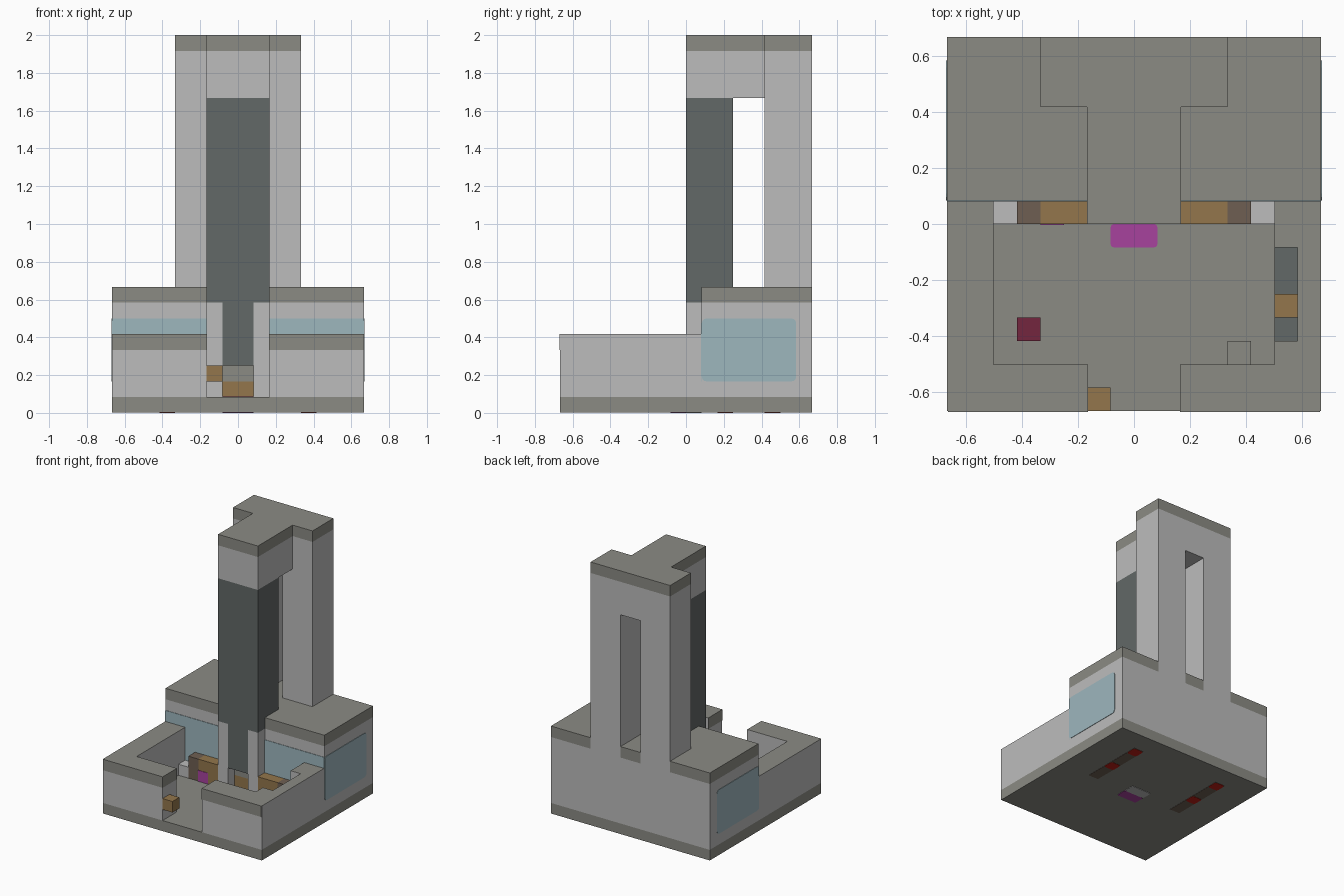
import bpy, bmesh

if "Cube" in bpy.data.objects:
    bpy.data.objects.remove(bpy.data.objects["Cube"], do_unlink=True)

U = 1 / 12  # building module


def material(name, rgb):
    lin = [((c / 255 + 0.055) / 1.055) ** 2.4 for c in rgb] + [1]
    m = bpy.data.materials.new(name)
    m.use_nodes = True
    m.diffuse_color = lin
    m.node_tree.nodes["Principled BSDF"].inputs["Base Color"].default_value = lin
    return m


STONE = material("grey stone", (139, 139, 132))
LIGHT = material("pale concrete", (188, 188, 188))
GLASS = material("dark glass", (98, 104, 103))
BLUE = material("blue window", (158, 183, 190))
WOOD = material("brown wood", (147, 118, 76))
DARKWOOD = material("dark wood", (110, 95, 82))
MAGENTA = material("magenta carpet", (167, 66, 158))
MAROON = material("maroon cloth", (115, 38, 62))
RED = material("red lamp", (190, 30, 20))


def box(name, x, y, z, mat, top=None, rounding=0, axis=0):
    """Box from ranges in modules, optional top colour and rounded edges along an axis."""
    bm = bmesh.new()
    bmesh.ops.create_cube(bm, size=1)
    for v in bm.verts:
        for i, (a, b) in enumerate((x, y, z)):
            v.co[i] = U * (a if v.co[i] < 0 else b)
    if rounding:
        edges = [e for e in bm.edges
                 if abs((e.verts[0].co - e.verts[1].co)[axis]) > 1e-6]
        bmesh.ops.bevel(bm, geom=edges, offset=rounding * U, segments=3,
                        profile=0.5, affect='EDGES')
    bm.normal_update()
    me = bpy.data.meshes.new(name)
    me.materials.append(mat)
    if top:
        me.materials.append(top)
        for f in bm.faces:
            f.material_index = int(f.normal.z > 0.9)
    bm.to_mesh(me)
    bm.free()
    ob = bpy.data.objects.new(name, me)
    bpy.context.collection.objects.link(ob)
    return ob


def pair(name, x, *args, **kw):
    """The same box on both sides of the middle plane."""
    box("left_" + name, x, *args, **kw)
    box("right_" + name, (-x[1], -x[0]), *args, **kw)


T = 0.04  # plate thickness

# Foundation and rear hall
box("foundation", (-8, 8), (-8, 8), (T, 1), STONE)
box("hall_walls", (-8, 8), (1, 8), (1, 7), LIGHT)
box("hall_roof_front", (-8, 8), (1, 5), (7, 8), STONE)
pair("hall_roof_side", (4, 8), (5, 8), (7, 8), STONE)
box("slot_sill", (-1, 1), (5, 8), (7, 8), STONE)
pair("front_window", (2, 8), (1 - T, 1), (2, 6), BLUE)
pair("side_window", (8, 8 + T), (1, 7), (2, 6), BLUE, rounding=0.3, axis=0)

# Tower: slotted back slab, bridge and crown
pair("tower_leg", (1, 4), (5, 8), (7, 20), LIGHT)
box("tower_head", (-4, 4), (5, 8), (20, 23), LIGHT)
box("tower_bridge", (-2, 2), (0, 5), (20, 23), LIGHT)
box("tower_crown", (-4, 4), (5, 8), (23, 24), STONE)
box("bridge_crown", (-2, 2), (0, 5), (23, 24), STONE)

# Glass shaft and entrance
box("glass_shaft", (-2, 2), (0, 3), (7, 20), GLASS)
box("entrance_glass", (-1, 1), (0, 1), (3, 7), GLASS)
pair("entrance_pillar", (1, 2), (0, 1), (1, 7), LIGHT)
box("door_upper", (-1, 1), (1 - T, 1), (2, 3), STONE)
box("door_lower", (-1, 1), (1 - T, 1), (1, 2), WOOD)
box("door_carpet", (-1, 1), (-1, 0), (1, 1 + T), MAGENTA, rounding=0.15, axis=2)

# Courtyard walls, with a niche in the wall at +x
pair("front_wall", (2, 8), (-8, -6), (1, 5), LIGHT, STONE)
pair("front_wall_band", (2 - T, 8 - T), (-8 - T, -6), (4, 5), STONE)
box("right_wall", (-8, -6), (-6, 1), (1, 5), LIGHT, STONE)
box("left_wall_outer", (7, 8), (-6, 1), (1, 5), LIGHT, STONE)
box("left_wall_front", (6, 7), (-6, -5), (1, 5), LIGHT, STONE)
box("left_wall_back", (6, 7), (-1, 1), (1, 5), LIGHT, STONE)
box("niche_base", (6, 7), (-5, -1), (1, 2), LIGHT, GLASS)
box("niche_crate", (6, 7), (-4, -3), (2, 3), WOOD)

# Courtyard furniture
pair("bench", (2, 4), (0, 1), (1, 3), WOOD)
pair("bench_end", (4, 5), (0, 1), (1, 3), DARKWOOD)
pair("bench_block", (5, 6), (0, 1), (1, 2), LIGHT)
box("bench_cloth", (-4, -3), (-T, 0), (1, 2), MAGENTA)
box("maroon_block", (-5, -4), (-5, -4), (1, 2), MAROON)
box("corner_block", (4, 5), (-6, -5), (1, 2), STONE)
box("gate_box", (-2, -1), (-8, -7), (2, 3), WOOD)

# Inlays on the underside
pair("underside_strip", (4, 5), (0, 6), (T / 2, 2 * T), DARKWOOD)
for y in (2, 5):
    pair("underside_lamp", (4, 5), (y, y + 1), (0, T), RED, rounding=0.2, axis=2)
box("underside_carpet", (-1, 1), (-1, 0), (0, T), MAGENTA, rounding=0.15, axis=2)
box("underside_sill", (-1, 1), (0, 1), (0, T), LIGHT, rounding=0.15, axis=2)
